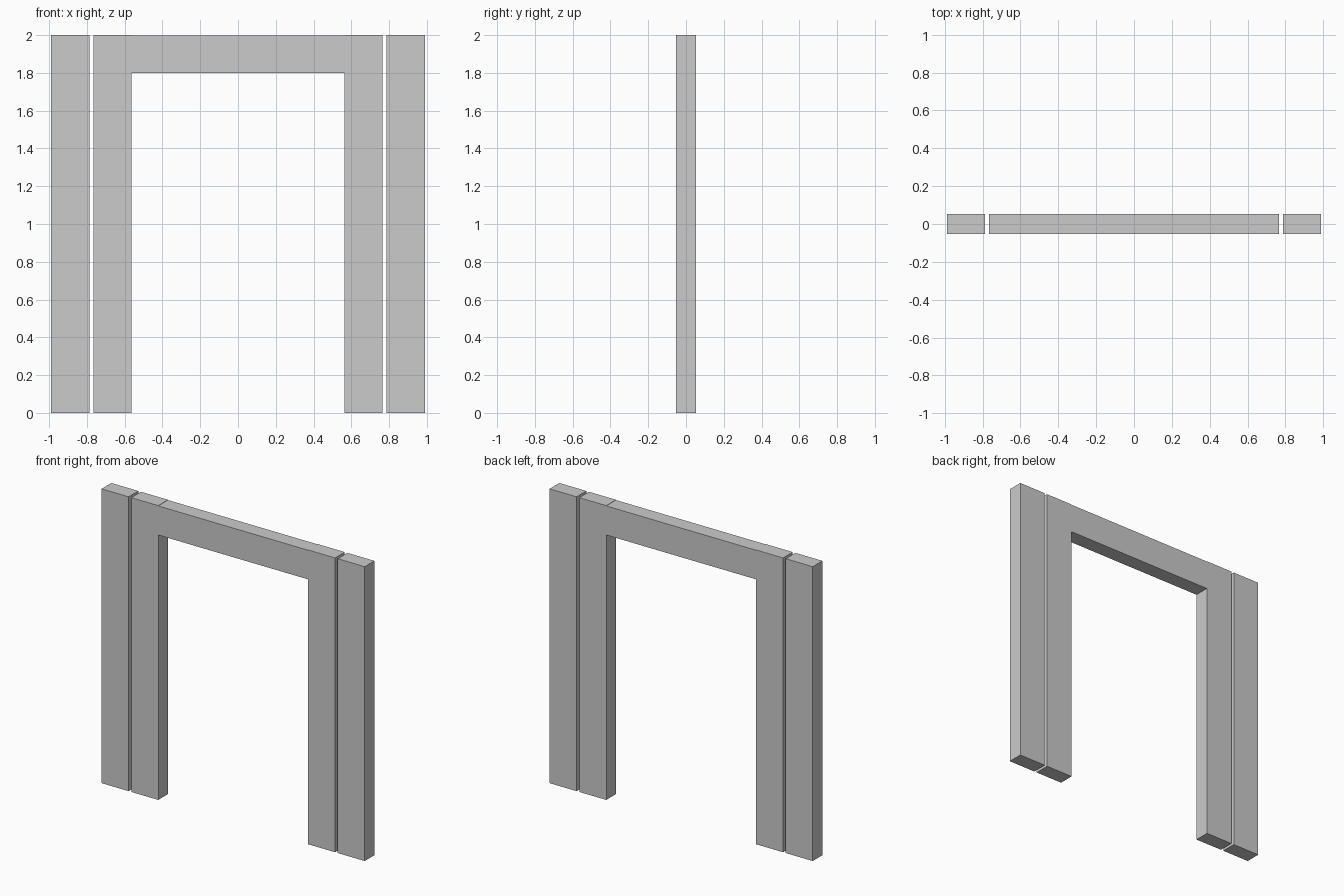
import bpy

if "Cube" in bpy.data.objects:
    bpy.data.objects.remove(bpy.data.objects["Cube"])

DEPTH = 0.104
HEIGHT = 2.0


def box(name, x0, x1, z0, z1):
    bpy.ops.mesh.primitive_cube_add(size=1, location=((x0 + x1) / 2, 0, (z0 + z1) / 2))
    ob = bpy.context.object
    ob.name = name
    ob.scale = (x1 - x0, DEPTH, z1 - z0)
    bpy.ops.object.transform_apply(location=False, rotation=False, scale=True)
    return ob


# Mirrored uprights: the frame legs and the free-standing outer posts
for side, s in (("left", -1), ("right", 1)):
    for part, inner, outer in (("frame_leg", 0.563, 0.766), ("outer_post", 0.786, 0.989)):
        x0, x1 = sorted((s * inner, s * outer))
        box(f"{part}_{side}", x0, x1, 0, HEIGHT)

# Lintel between the frame legs, a hair below their tops
box("lintel", -0.563, 0.563, 1.8, HEIGHT - 0.002)
